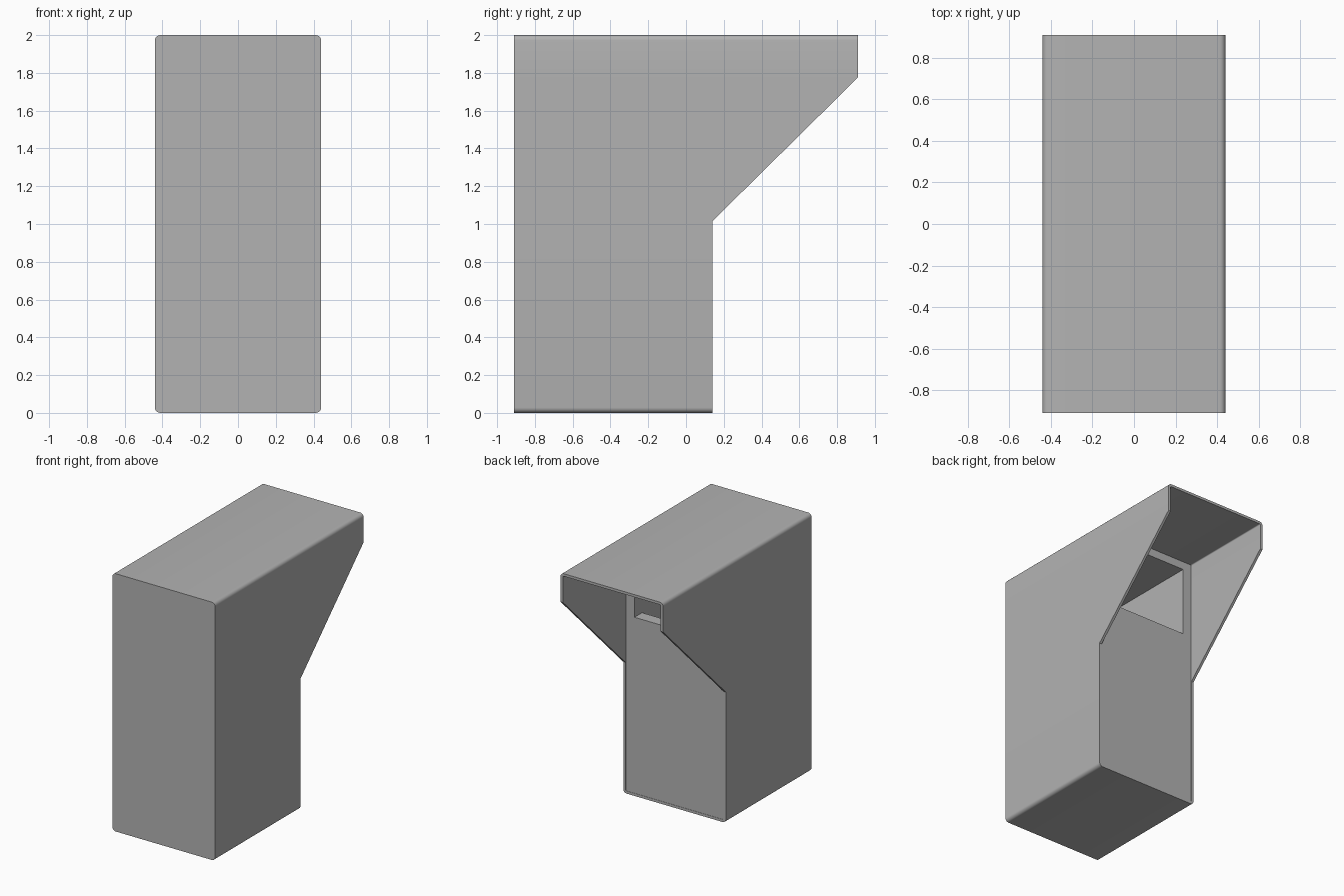
import bpy, bmesh, math

if "Cube" in bpy.data.objects:
    bpy.data.objects.remove(bpy.data.objects["Cube"], do_unlink=True)

HALF_W, HEIGHT, FRONT, BACK, PANEL = 0.44, 2.0, -0.91, 0.91, 0.14
KNEE, LIP = 1.015, 1.775          # heights where the hood slope starts and ends
WALL, RADIUS = 0.02, 0.028

grey = bpy.data.materials.new("plain grey")
grey.use_nodes = True
colour = (0.45, 0.45, 0.45, 1)
grey.diffuse_color = colour
grey.node_tree.nodes["Principled BSDF"].inputs["Base Color"].default_value = colour


def make_object(name, bm):
    bmesh.ops.remove_doubles(bm, verts=bm.verts, dist=1e-5)
    bmesh.ops.recalc_face_normals(bm, faces=bm.faces)
    mesh = bpy.data.meshes.new(name)
    bm.to_mesh(mesh)
    bm.free()
    mesh.materials.append(grey)
    obj = bpy.data.objects.new(name, mesh)
    bpy.context.collection.objects.link(obj)
    return obj


def smooth(obj):
    bpy.ops.object.select_all(action='DESELECT')
    obj.select_set(True)
    bpy.context.view_layer.objects.active = obj
    bpy.ops.object.shade_smooth_by_angle(angle=math.radians(35))


def rounded_outline(inset, steps=5):
    """Rounded rectangle in x and z, with extra points at the hood's bends."""
    w, low, high, r = HALF_W - inset, inset, HEIGHT - inset, max(RADIUS - inset, 0.008)
    pts = []
    for sx, z, start in ((1, high, 0), (-1, high, 90), (-1, low, 180), (1, low, 270)):
        cz = z - r if z == high else z + r
        for i in range(steps + 1):
            a = math.radians(start + 90 * i / steps)
            pts.append((sx * (w - r) + r * math.cos(a), cz + r * math.sin(a)))
        if start == 90:
            pts += [(-w, LIP), (-w, KNEE)]
    return pts + [(w, KNEE), (w, LIP)]


def hood_edge(z):
    t = min(max((z - KNEE) / (LIP - KNEE), 0), 1)
    return PANEL + t * (BACK - PANEL)


def ring(bm, outline, depth):
    return [bm.verts.new((x, depth(z), z)) for x, z in outline]


def bridge(bm, a, b):
    for i in range(len(a)):
        j = (i + 1) % len(a)
        bm.faces.new((a[i], a[j], b[j], b[i]))


# Outer shell: closed front, thin walls, sloped hood at the back
outer, inner = rounded_outline(0), rounded_outline(WALL)
bm = bmesh.new()
rings = [ring(bm, outer, lambda z: FRONT), ring(bm, outer, hood_edge),
         ring(bm, inner, hood_edge), ring(bm, inner, lambda z: FRONT + WALL)]
for a, b in zip(rings, rings[1:]):
    bridge(bm, a, b)
bm.faces.new(rings[0])
bm.faces.new(rings[-1])
shell = make_object("outer_shell", bm)

# Inner housing: fills the shell up to the back panel
bm = bmesh.new()
front = ring(bm, inner, lambda z: FRONT + WALL)
back = ring(bm, inner, lambda z: PANEL - 0.002)
bridge(bm, front, back)
bm.faces.new(front)
bm.faces.new(back)
housing = make_object("inner_housing", bm)

# Cutter: hollow chamber with a window through the back panel
SIDE, TOP, SILL = 0.345, 1.917, 1.385
profile = [(0.3, SILL), (0.3, TOP), (FRONT + 0.095, TOP),
           (FRONT + 0.095, 0.095), (PANEL - 0.095, 0.095), (PANEL - 0.095, SILL)]
bm = bmesh.new()
ends = [[bm.verts.new((x, y, z)) for y, z in profile] for x in (-SIDE, SIDE)]
bridge(bm, *ends)
for end in ends:
    bm.faces.new(end)
cutter = make_object("chamber_cutter", bm)
cutter.hide_render = True

cut = housing.modifiers.new("chamber", 'BOOLEAN')
cut.object, cut.operation, cut.solver = cutter, 'DIFFERENCE', 'EXACT'
bpy.context.view_layer.objects.active = housing
bpy.ops.object.modifier_apply(modifier=cut.name)
bpy.data.objects.remove(cutter, do_unlink=True)

for obj in (shell, housing):
    smooth(obj)
